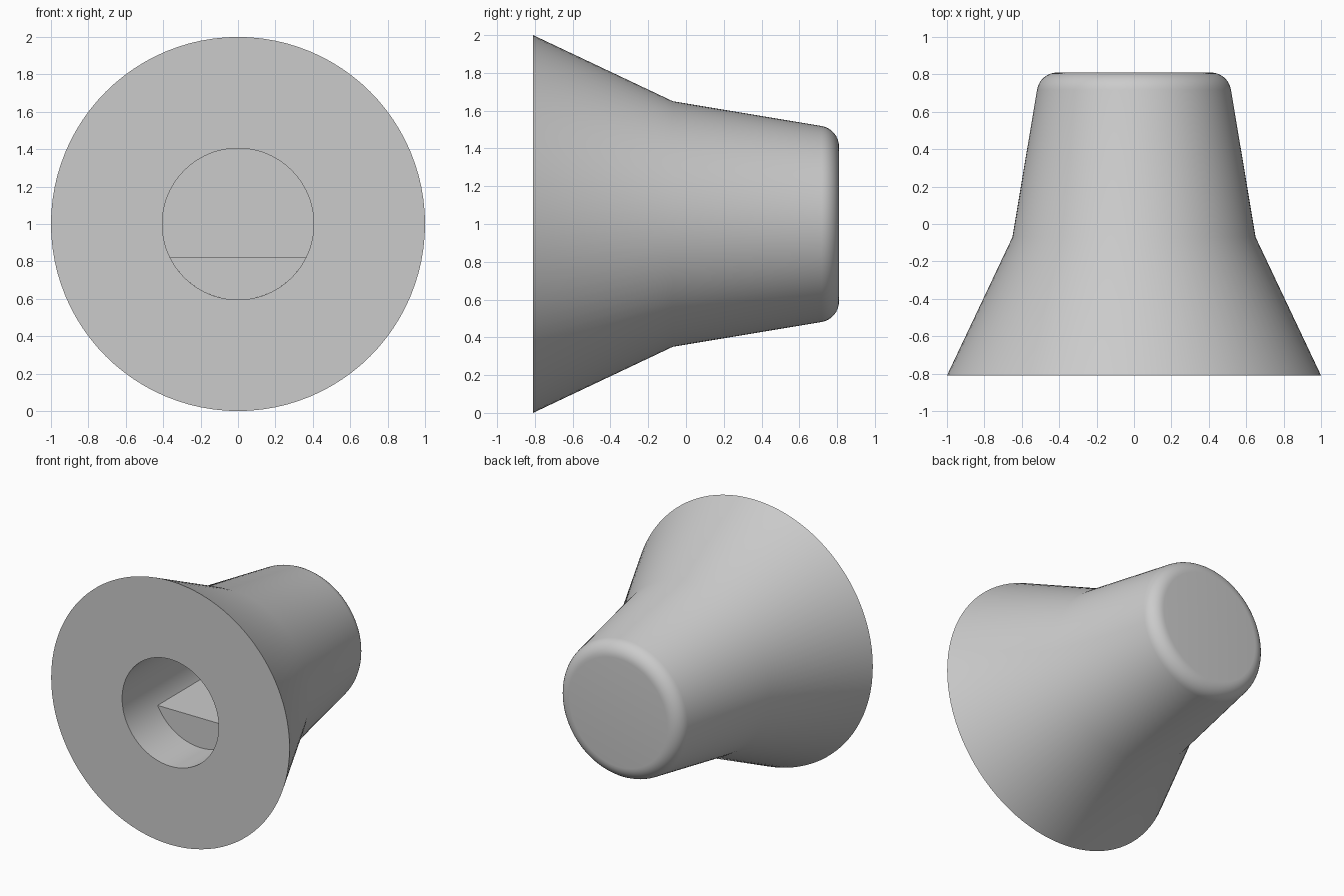
import bpy
import bmesh
from math import sin, cos, tau, radians, asin, pi

SEGMENTS = 96
CENTRE_Z = 1.0
FRONT, BACK = -0.81, 0.81
BORE_RADIUS, BORE_END = 0.405, 0.45
FLAT_START, FLAT_DROP = -0.445, 0.18

cube = bpy.data.objects.get("Cube")
if cube:
    bpy.data.objects.remove(cube, do_unlink=True)

grey = bpy.data.materials.new("light grey plastic")
grey.use_nodes = True
colour = (0.6, 0.6, 0.6, 1)
grey.diffuse_color = colour
grey.node_tree.nodes["Principled BSDF"].inputs["Base Color"].default_value = colour


def loft(name, loops):
    """Join equal-length closed loops of points and cap both ends."""
    bm = bmesh.new()
    rings = [[bm.verts.new(p) for p in loop] for loop in loops]
    for a, b in zip(rings, rings[1:]):
        for i in range(len(a)):
            j = (i + 1) % len(a)
            bm.faces.new((a[i], a[j], b[j], b[i]))
    bm.faces.new(rings[0])
    bm.faces.new(rings[-1])
    bmesh.ops.recalc_face_normals(bm, faces=bm.faces[:])
    mesh = bpy.data.meshes.new(name)
    bm.to_mesh(mesh)
    bm.free()
    mesh.materials.append(grey)
    obj = bpy.data.objects.new(name, mesh)
    bpy.context.collection.objects.link(obj)
    bpy.ops.object.select_all(action="DESELECT")
    obj.select_set(True)
    bpy.context.view_layer.objects.active = obj
    bpy.ops.object.shade_smooth_by_angle(angle=radians(25))
    return obj


def circle(radius, y):
    return [(radius * cos(tau * i / SEGMENTS), y, CENTRE_Z + radius * sin(tau * i / SEGMENTS))
            for i in range(SEGMENTS)]


# Knob body: blind bore, flat front, flared skirt, tapered grip, rounded back
profile = [(BORE_RADIUS, BORE_END), (BORE_RADIUS, FRONT), (1.0, FRONT), (0.65, -0.07)]
fillet = 0.11
for k in range(9):
    angle = radians(9.7 + (90 - 9.7) * k / 8)
    profile.append((0.41 + fillet * cos(angle), BACK - fillet + fillet * sin(angle)))
loft("knob_body", [circle(r, y) for r, y in profile])

# Shaft flat: circular segment filling the lower part of the bore, set back inside
half = asin(FLAT_DROP / BORE_RADIUS)
start, sweep = pi + half, pi - 2 * half
arc = [start + sweep * i / 24 for i in range(25)]
loft("shaft_flat", [[(BORE_RADIUS * cos(a), y, CENTRE_Z + BORE_RADIUS * sin(a)) for a in arc]
                    for y in (FLAT_START, BORE_END)])
